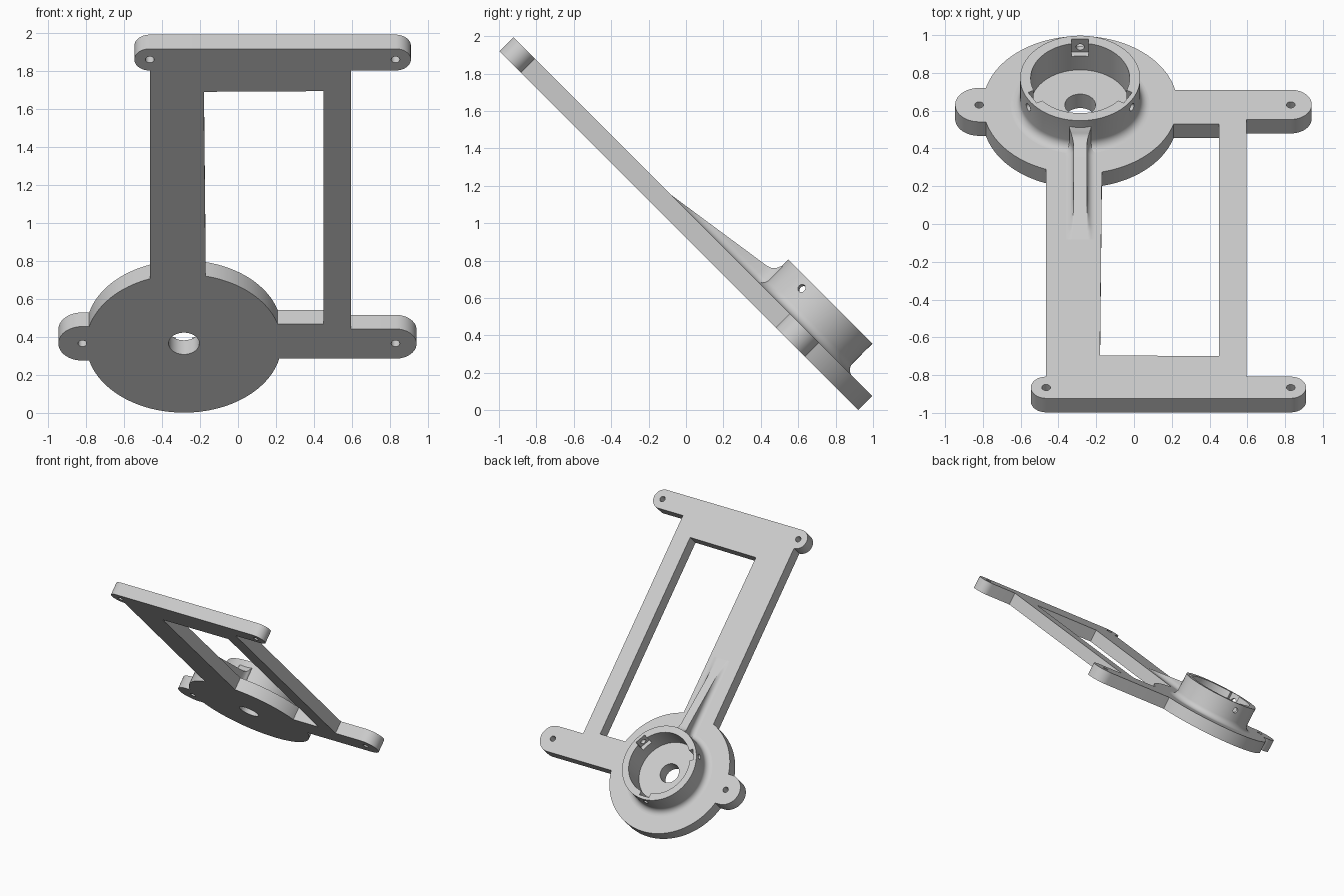
import bpy, bmesh
from math import pi, sin, cos, asin, acos, radians, degrees
from mathutils import Matrix, Vector

if "Cube" in bpy.data.objects:
    bpy.data.objects.remove(bpy.data.objects["Cube"], do_unlink=True)

grey = bpy.data.materials.new("light_grey")
grey.use_nodes = True
COLOUR = (0.6, 0.6, 0.6, 1)
grey.diffuse_color = COLOUR
grey.node_tree.nodes["Principled BSDF"].inputs["Base Color"].default_value = COLOUR

# Parts are built flat (plate top at z = 0, y pointing down the slope), then tilted
THICK = 0.105
TILT = Matrix.Rotation(radians(-45), 4, "X") @ Matrix.Translation((0, 0, 0.757))
CX, CV = -0.285, -0.135          # hub centre
DISC = 0.515
HUB = Vector((CX, -CV, 0))


def arc(u, v, r, start, end, n=24):
    angles = [radians(start + (end - start) * i / n) for i in range(n + 1)]
    return [(u + r * cos(a), v + r * sin(a)) for a in angles]


def add_object(name, bm):
    bmesh.ops.recalc_face_normals(bm, faces=bm.faces)
    mesh = bpy.data.meshes.new(name)
    bm.to_mesh(mesh)
    bm.free()
    ob = bpy.data.objects.new(name, mesh)
    bpy.context.collection.objects.link(ob)
    return ob


def finish(ob):
    """Bake modifiers, tilt the part, colour and shade it."""
    name = ob.name
    ob.name = name + "_source"
    graph = bpy.context.evaluated_depsgraph_get()
    mesh = bpy.data.meshes.new_from_object(ob.evaluated_get(graph))
    bpy.data.objects.remove(ob, do_unlink=True)
    bm = bmesh.new()
    bm.from_mesh(mesh)
    bmesh.ops.remove_doubles(bm, verts=bm.verts, dist=0.0002)
    bm.transform(TILT)
    part = add_object(name, bm)
    part.data.materials.clear()
    part.data.materials.append(grey)
    bpy.ops.object.select_all(action="DESELECT")
    part.select_set(True)
    bpy.context.view_layer.objects.active = part
    bpy.ops.object.shade_smooth_by_angle(angle=radians(35))


def on_disc(v):
    return degrees(asin((v - CV) / DISC))


def across_disc(u):
    return degrees(acos((u - CX) / DISC))


# Plate: one outline with window and bolt holes
ARM_V, ARM_R = -0.137, 0.111
BAR_V, BAR_R = 1.981, 0.081
EAR_U, EAR_R = -0.82, 0.127
LEFT, RIGHT = -0.465, 0.595
BOLT_U = 0.83
ear_angle = 180 - on_disc(CV + EAR_R)

outline = (
    arc(CX, CV, DISC, 360 - ear_angle, 360 + on_disc(ARM_V - ARM_R), 64)
    + arc(BOLT_U, ARM_V, ARM_R, -90, 90)
    + [(RIGHT, ARM_V + ARM_R), (RIGHT, BAR_V - BAR_R)]
    + arc(BOLT_U, BAR_V, BAR_R, -90, 90)
    + arc(LEFT, BAR_V, BAR_R, 90, 270)
    + arc(CX, CV, DISC, across_disc(LEFT), ear_angle, 24)
    + arc(EAR_U, CV, EAR_R, 90, 270)
)
window = [(0.45, 0.009), (0.45, 1.746), (-0.18, 1.741)]
window += arc(CX, CV, DISC, across_disc(-0.17), on_disc(0.009), 32)
bolts = [(EAR_U, CV), (BOLT_U, CV), (LEFT, BAR_V), (BOLT_U, BAR_V)]
loops = [outline, window, arc(CX, CV, 0.081, 0, 360, 48)[:-1]]
loops += [arc(u, v, 0.023, 0, 360)[:-1] for u, v in bolts]

curve = bpy.data.curves.new("plate", "CURVE")
curve.dimensions = "2D"
curve.fill_mode = "BOTH"
curve.extrude = THICK / 2
for loop in loops:
    spline = curve.splines.new("POLY")
    spline.points.add(len(loop) - 1)
    for point, (u, v) in zip(spline.points, loop):
        point.co = (u, -v, 0, 1)
    spline.use_cyclic_u = True
plate = bpy.data.objects.new("plate", curve)
bpy.context.collection.objects.link(plate)
# shift so that the plate top lies at z = 0
graph = bpy.context.evaluated_depsgraph_get()
bm = bmesh.new()
flat = bpy.data.meshes.new_from_object(plate.evaluated_get(graph))
bm.from_mesh(flat)
bpy.data.objects.remove(plate, do_unlink=True)
bmesh.ops.translate(bm, verts=bm.verts, vec=(0, 0, -THICK / 2))
finish(add_object("plate", bm))

# Hub ring: lathed wall with a fillet at the foot
R_IN, R_OUT, WALL_H, FILLET = 0.262, 0.318, 0.2, 0.05
profile = [(R_IN, -0.01), (R_IN, WALL_H), (R_OUT, WALL_H)]
profile += arc(R_OUT + FILLET, FILLET, FILLET, 180, 270, 8)
profile += [(R_OUT + FILLET, -0.01)]
SEG = 96
bm = bmesh.new()
rings = []
for i in range(SEG):
    a = 2 * pi * i / SEG
    rings.append([bm.verts.new(HUB + Vector((r * cos(a), r * sin(a), h)))
                  for r, h in profile])
for i in range(SEG):
    here, there = rings[i], rings[(i + 1) % SEG]
    for j in range(len(profile)):
        k = (j + 1) % len(profile)
        bm.faces.new((here[j], here[k], there[k], there[j]))
ring = add_object("hub_ring", bm)

# Three nut pockets with radial screw holes
cutters = []
for angle in (90, 210, 330):
    turn = Matrix.Translation(HUB) @ Matrix.Rotation(radians(angle), 4, "Z")
    pocket = bmesh.new()
    size = Matrix.Diagonal((0.092, 0.09, 0.2, 1))
    bmesh.ops.create_cube(pocket, size=1,
                          matrix=turn @ Matrix.Translation((0.246, 0, 0.204)) @ size)
    hole = bmesh.new()
    bmesh.ops.create_cone(hole, cap_ends=True, segments=24, radius1=0.022,
                          radius2=0.022, depth=0.2,
                          matrix=turn @ Matrix.Translation((0.3, 0, 0.141))
                          @ Matrix.Rotation(pi / 2, 4, "Y"))
    for shape in (pocket, hole):
        cutter = add_object("cutter", shape)
        cutter.hide_render = True
        cutters.append(cutter)
        mod = ring.modifiers.new("cut", "BOOLEAN")
        mod.operation = "DIFFERENCE"
        mod.solver = "EXACT"
        mod.object = cutter
finish(ring)
for cutter in cutters:
    bpy.data.objects.remove(cutter, do_unlink=True)

# Tapering rib from ring to column, with fillets along its foot
HALF, FOOT = 0.036, 0.04
stations = [(0.17, 0.16, 0.022), (0.186, 0.145, 0.02), (0.197, 0.12, 0.012),
            (0.215, 0.103, 0.005), (0.245, 0.094, 0), (0.4, 0.071, 0),
            (0.6, 0.041, 0), (0.7, 0.026, 0), (0.77, 0.0155, 0),
            (0.82, 0.008, 0), (0.873, 0.0003, 0)]
bm = bmesh.new()
rows = []
for v, height, flare in stations:
    side = [(HALF + flare + FOOT, -0.005)]
    for i in range(9):
        t = pi / 2 * i / 8
        side.append((HALF + flare + FOOT * (1 - sin(t)),
                     min(height, FOOT * (1 - cos(t)))))
    side.append((HALF + flare, height))
    section = side + [(-x, h) for x, h in reversed(side)]
    rows.append([bm.verts.new((CX + x, -v, h)) for x, h in section])
for a, b in zip(rows, rows[1:]):
    for j in range(len(a)):
        k = (j + 1) % len(a)
        bm.faces.new((a[j], a[k], b[k], b[j]))
bm.faces.new(rows[0])
bm.faces.new(rows[-1])
finish(add_object("rib", bm))
